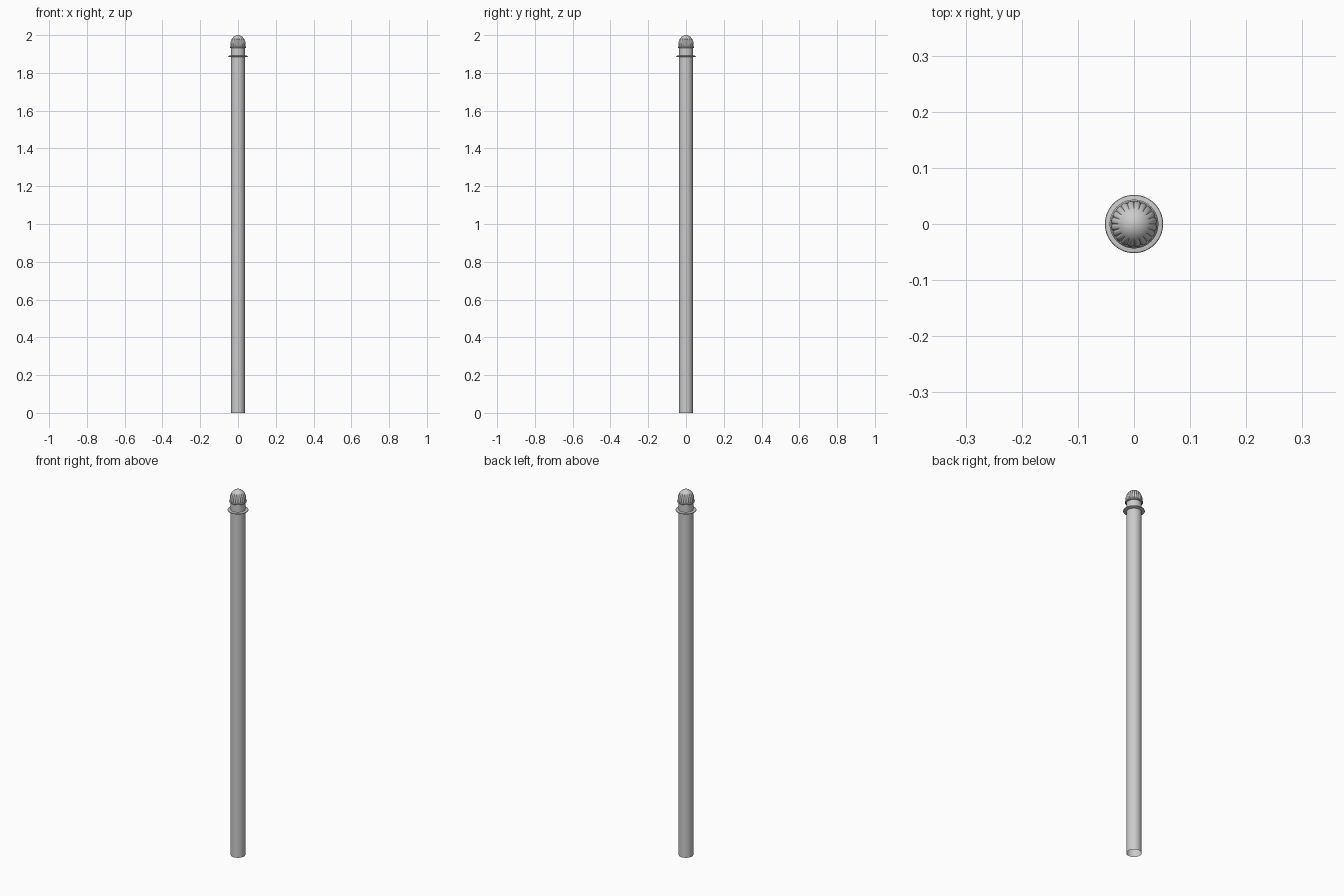
import bpy, bmesh
from math import sin, cos, pi, radians

if "Cube" in bpy.data.objects:
    bpy.data.objects.remove(bpy.data.objects["Cube"])


def lathe(name, profile, sides=48, flutes=0, open_base=False):
    """Revolve (radius, z, flute_depth) rings and cap the ends."""
    bm = bmesh.new()
    rings = []
    for r, z, depth in profile:
        ring = []
        for i in range(sides):
            a = 2 * pi * i / sides
            rr = r - depth * (1 - abs(sin(flutes * a / 2))) ** 2
            ring.append(bm.verts.new((rr * cos(a), rr * sin(a), z)))
        rings.append(ring)
    for low, high in zip(rings, rings[1:]):
        for i in range(sides):
            j = (i + 1) % sides
            bm.faces.new((low[i], low[j], high[j], high[i]))
    if not open_base:
        bm.faces.new(rings[0][::-1])
    bm.faces.new(rings[-1])
    mesh = bpy.data.meshes.new(name)
    bm.to_mesh(mesh)
    bm.free()
    ob = bpy.data.objects.new(name, mesh)
    bpy.context.collection.objects.link(ob)
    bpy.context.view_layer.objects.active = ob
    ob.select_set(True)
    bpy.ops.object.shade_smooth_by_angle(angle=radians(35))
    ob.select_set(False)
    return ob


def plain(points):
    return [(r, z, 0) for r, z in points]


# Straight round shaft, open underneath
lathe("pole_shaft", plain([(0.0365, 0), (0.0365, 1.935)]), open_base=True)

# Thin flange around the neck
lathe("neck_collar", plain([(0.037, 1.883), (0.047, 1.884), (0.051, 1.886),
                            (0.052, 1.888), (0.051, 1.890), (0.047, 1.891),
                            (0.037, 1.891)]))

# Small rim under the cap
lathe("cap_rim", plain([(0.037, 1.931), (0.041, 1.932), (0.0435, 1.935),
                        (0.0435, 1.938), (0.041, 1.941), (0.037, 1.942)]))

# Domed cap: flutes fade out into a smooth crown
dome = []
for k in range(15):
    t = k / 14 * radians(88)
    r = 0.041 * cos(t)
    z = 1.948 + 0.052 * sin(t)
    depth = 0.0025 * max(0, min(1, (r - 0.026) / 0.006))
    dome.append((r, z, depth))
dome[-1] = (0.001, 2.0, 0)
lathe("fluted_cap", [(0.041, 1.938, 0.0025)] + dome, sides=160, flutes=20)
